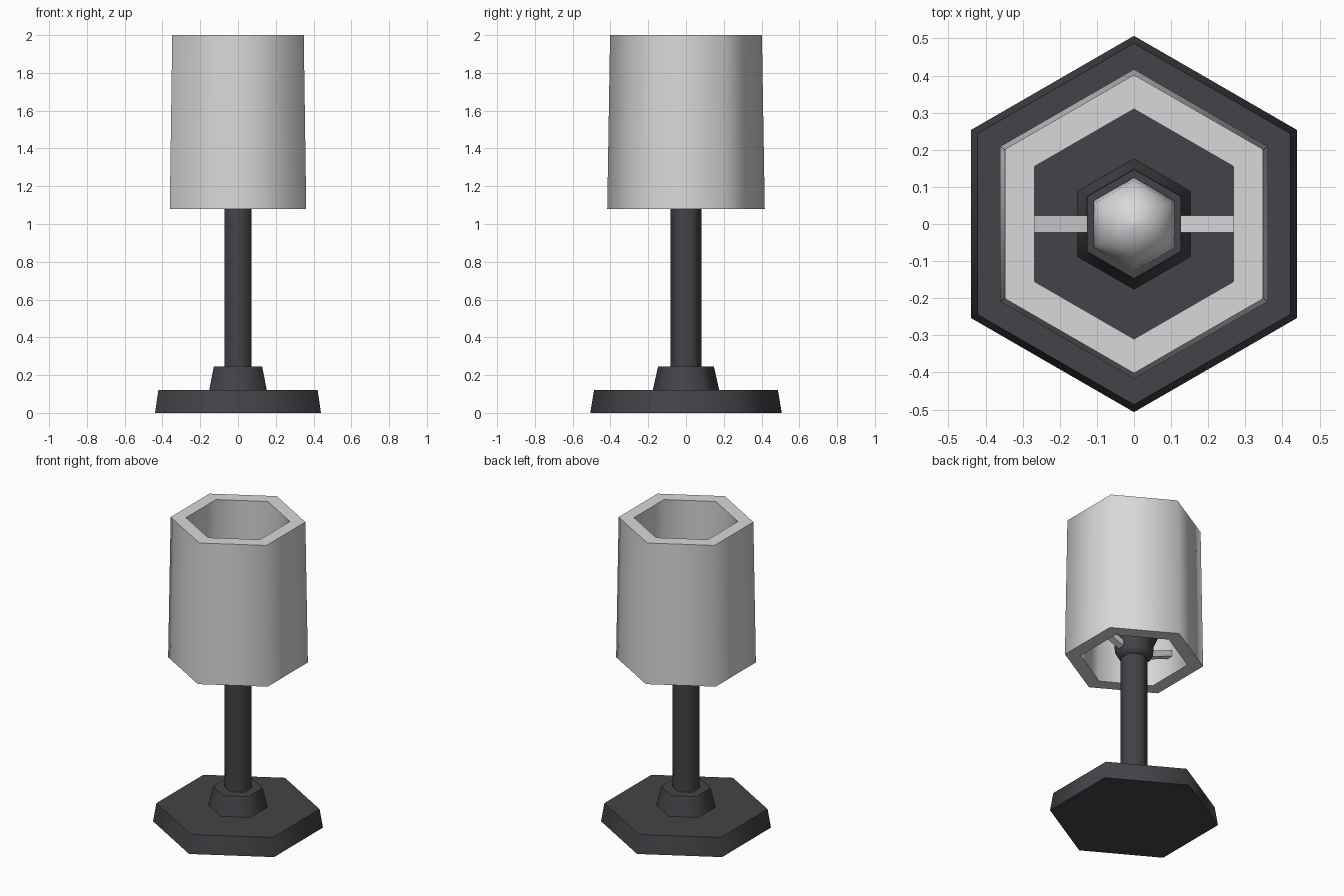
import bpy, bmesh, math

if "Cube" in bpy.data.objects:
    bpy.data.objects.remove(bpy.data.objects["Cube"])


def material(name, rgb):
    m = bpy.data.materials.new(name)
    m.diffuse_color = (*rgb, 1)
    m.use_nodes = True
    m.node_tree.nodes["Principled BSDF"].inputs["Base Color"].default_value = m.diffuse_color
    return m


DARK = material("dark grey", (0.058, 0.055, 0.063))
LIGHT = material("off white", (0.68, 0.69, 0.70))


def finish(bm, name, mat, angle=65):
    bmesh.ops.remove_doubles(bm, verts=bm.verts, dist=1e-5)
    bmesh.ops.recalc_face_normals(bm, faces=bm.faces)
    me = bpy.data.meshes.new(name)
    bm.to_mesh(me)
    bm.free()
    me.materials.append(mat)
    ob = bpy.data.objects.new(name, me)
    bpy.context.collection.objects.link(ob)
    bpy.ops.object.select_all(action='DESELECT')
    ob.select_set(True)
    bpy.context.view_layer.objects.active = ob
    bpy.ops.object.shade_smooth_by_angle(angle=math.radians(angle))
    return ob


def hex_lathe(name, profile, mat, closed=False):
    """Six-sided solid from (radius, z) points, corners on +-y."""
    bm = bmesh.new()
    rings = []
    for r, z in profile:
        angles = [math.radians(90 + 60 * i) for i in range(6)]
        rings.append([bm.verts.new((r * math.cos(a), r * math.sin(a), z)) for a in angles])
    pairs = list(zip(rings, rings[1:] + rings[:1]))
    for a, b in (pairs if closed else pairs[:-1]):
        for i in range(6):
            j = (i + 1) % 6
            bm.faces.new((a[i], a[j], b[j], b[i]))
    if not closed:
        bm.faces.new(rings[0])
        bm.faces.new(rings[-1])
    return finish(bm, name, mat)


# Foot, collar and pole
hex_lathe("base", [(0.507, 0), (0.487, 0.12)], DARK)
hex_lathe("collar", [(0.176, 0.12), (0.148, 0.245)], DARK)
hex_lathe("pole", [(0.082, 0.24), (0.082, 1.12)], DARK)

# Bulb holder, flared at the top
hex_lathe("socket", [(0.095, 1.085), (0.115, 1.12), (0.118, 1.18), (0.147, 1.25)], DARK)

# Hollow tapered shade
hex_lathe("shade", [(0.417, 1.08), (0.402, 2.0), (0.31, 2.0), (0.322, 1.08)], LIGHT, closed=True)

# Rounded bulb
dome = [(0.126 * math.cos(t), 1.37 + 0.15 * math.sin(t))
        for t in (math.radians(d) for d in (0, 22, 45, 67, 87))]
hex_lathe("bulb", [(0.085, 1.25)] + dome, LIGHT)

# Two arms rising from the socket to the shade
for side, label in ((-1, "left"), (1, "right")):
    bm = bmesh.new()
    bmesh.ops.create_cube(bm, size=1)
    for v in bm.verts:
        outer = v.co.x > 0
        v.co = (side * (0.325 if outer else 0.09), v.co.y * 0.046,
                (1.24 if outer else 1.15) + v.co.z * 0.04)
    finish(bm, label + "_arm", LIGHT, 30)
